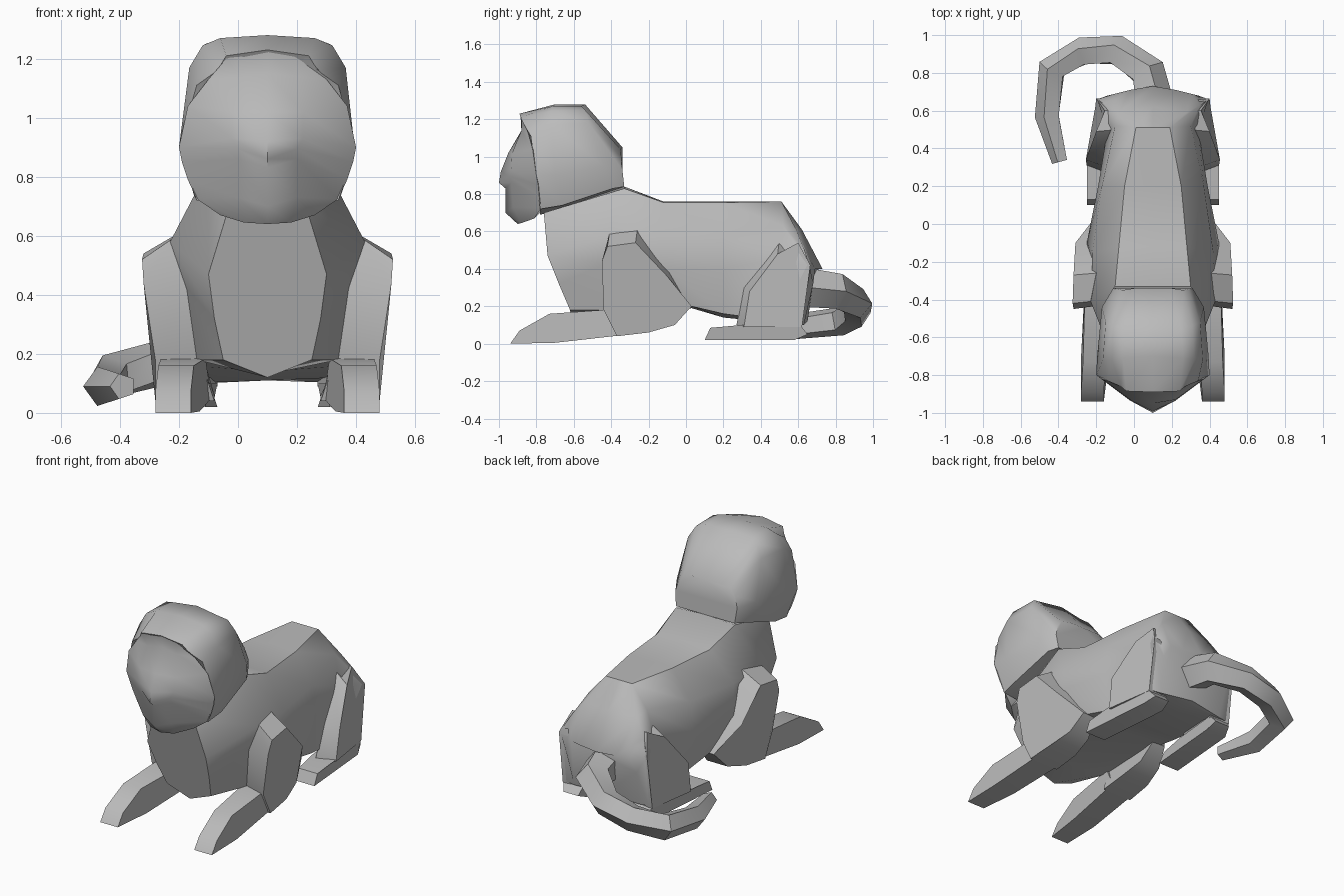
import bpy, bmesh, math
from mathutils import Vector

CX = 0.1                      # symmetry plane of the body (tail hangs to -x)
grey = bpy.data.materials.new("stone grey")
grey.diffuse_color = (0.5, 0.5, 0.5, 1)


def finish(name, bm, angle=34):
    """Close holes, fix normals, smooth all but the sharp edges."""
    rim = [e for e in bm.edges if e.is_boundary]
    if rim:
        bmesh.ops.holes_fill(bm, edges=rim, sides=0)
    bmesh.ops.recalc_face_normals(bm, faces=bm.faces)
    for f in bm.faces:
        f.smooth = True
    for e in bm.edges:
        e.smooth = e.calc_face_angle(0) < math.radians(angle)
    me = bpy.data.meshes.new(name)
    bm.to_mesh(me)
    bm.free()
    me.materials.append(grey)
    ob = bpy.data.objects.new(name, me)
    bpy.context.collection.objects.link(ob)
    return ob


def skin(rows, closed):
    """Quads between successive rows of points."""
    bm = bmesh.new()
    vs = [[bm.verts.new(p) for p in r] for r in rows]
    n = len(rows[0])
    for a, b in zip(vs, vs[1:]):
        for i in range(n if closed else n - 1):
            j = (i + 1) % n
            bm.faces.new((a[i], a[j], b[j], b[i]))
    return bm


def mirrored(half, closed):
    """Half outline starting on the centre line -> full outline."""
    right = [(CX + x, y, z) for x, y, z in half]
    left = [(CX - x, y, z) for x, y, z in half if x > 0]
    return right + left[::-1] if closed else left[::-1] + right


def fan_front(bm, tip):
    """Close the front rim with a hidden cone so that nothing pokes out."""
    rim = [e for e in bm.edges if e.is_boundary and all(v.co.y < -0.6 for v in e.verts)]
    t = bm.verts.new(tip)
    for e in rim:
        bm.faces.new((e.verts[0], e.verts[1], t))


def slab_pair(name, pts):
    """Left and right limb; points are outer (y, z, x) and inner (y, z, x)."""
    for side, s in (("right", 1), ("left", -1)):
        outer = [(CX + s * p[2], p[0], p[1]) for p in pts]
        inner = [(CX + s * p[5], p[3], p[4]) for p in pts]
        finish(f"{name}_{side}", skin([outer, inner], True))


# Body: cross-sections from chest to rump
body = [
    [(0, -.76, .70), (.13, -.76, .70), (.20, -.74, .47), (.18, -.68, .32), (.15, -.62, .18), (0, -.61, .12)],
    [(0, -.33, .84), (.20, -.33, .83), (.33, -.41, .58), (.28, -.42, .43), (.24, -.40, .18), (0, -.40, .13)],
    [(0, -.12, .76), (.18, -.12, .755), (.32, -.15, .57), (.35, -.10, .40), (.28, .03, .20), (0, .03, .19)],
    [(0, .20, .76), (.15, .20, .755), (.27, .20, .58), (.29, .20, .40), (.26, .20, .16), (0, .20, .14)],
    [(0, .51, .76), (.09, .51, .76), (.20, .52, .63), (.24, .50, .45), (.24, .50, .12), (0, .50, .11)],
    [(0, .62, .61), (.18, .59, .61), (.25, .63, .51), (.295, .66, .42), (.28, .62, .10), (0, .62, .11)],
    [(0, .73, .40), (.12, .71, .40), (.20, .69, .40), (.24, .68, .32), (.22, .63, .10), (0, .65, .12)],
]
finish("body", skin([mirrored(r, True) for r in body], True), 45)

# Hood of hair around the head
hood = [
    [(0, -.89, 1.23), (.14, -.885, 1.21), (.17, -.86, 1.16), (.24, -.83, 1.11), (.30, -.80, .90),
     (.24, -.78, .72), (0, -.78, .69)],
    [(0, -.70, 1.28), (.16, -.71, 1.27), (.22, -.72, 1.245), (.265, -.72, 1.17), (.295, -.70, .90),
     (.25, -.66, .74), (0, -.65, .72)],
    [(0, -.54, 1.28), (.15, -.56, 1.27), (.21, -.54, 1.25), (.25, -.52, 1.18), (.27, -.44, .95),
     (.23, -.39, .83), (0, -.39, .82)],
    [(0, -.34, 1.05), (.10, -.34, 1.05), (.16, -.35, 1.04), (.19, -.35, 1.0), (.21, -.34, .93),
     (.20, -.33, .84), (0, -.33, .84)],
]
bm = skin([mirrored(r, True) for r in hood], True)
fan_front(bm, (CX, -.70, .95))
finish("hood", bm, 50)

# Face: rows from hairline to under the chin, centre to cheek
face = [
    [(0, -.885, 1.225), (.09, -.88, 1.215), (.14, -.88, 1.20)],
    [(0, -.87, 1.15), (.10, -.88, 1.14), (.20, -.845, 1.13)],
    [(0, -.95, 1.02), (.12, -.93, 1.02), (.27, -.82, 1.04)],
    [(0, -.99, .92), (.12, -.935, .93), (.30, -.80, .90)],
    [(0, -1.0, .86), (.10, -.945, .895), (.29, -.79, .85)],
    [(0, -.965, .83), (.10, -.935, .86), (.27, -.785, .79)],
    [(0, -.965, .70), (.10, -.925, .73), (.24, -.775, .725)],
    [(0, -.90, .64), (.08, -.88, .645), (.16, -.81, .67)],
    [(0, -.79, .70), (.06, -.78, .70), (.12, -.77, .71)],
]
bm = skin([mirrored(r, False) for r in face], False)
fan_front(bm, (CX, -.70, .92))
finish("face", bm, 50)

# Front legs: shoulder and forearm lying forward
slab_pair("front_upper_leg", [
    (-.44, .18, .38, -.40, .19, .23), (-.45, .44, .42, -.43, .42, .27),
    (-.42, .52, .425, -.41, .585, .33), (-.27, .54, .42, -.26, .61, .30),
    (-.10, .36, .41, -.08, .40, .28), (.03, .20, .31, .03, .20, .22),
    (-.06, .10, .34, -.06, .10, .20), (-.20, .06, .37, -.20, .06, .18),
    (-.37, .04, .38, -.37, .04, .18)])
slab_pair("front_paw", [
    (-.30, .05, .36, -.30, .05, .19), (-.70, .005, .38, -.70, .005, .23),
    (-.94, .0, .38, -.94, .0, .26), (-.89, .07, .38, -.89, .07, .26),
    (-.73, .16, .37, -.73, .16, .25), (-.38, .185, .36, -.38, .185, .21)])

# Hind legs: thigh and foot
slab_pair("thigh", [
    (.31, .09, .35, .27, .10, .24), (.34, .28, .355, .31, .30, .27),
    (.49, .48, .30, .50, .56, .19), (.60, .54, .255, .60, .53, .12),
    (.665, .42, .30, .65, .42, .15), (.62, .09, .305, .61, .09, .17)])
slab_pair("hind_foot", [
    (.10, .02, .35, .10, .02, .21), (.13, .085, .35, .13, .085, .22),
    (.30, .10, .35, .30, .10, .20), (.61, .10, .305, .61, .10, .17),
    (.65, .05, .28, .65, .05, .18), (.58, .02, .31, .58, .02, .17)])

# Tail: five-sided tube curling round to the left (x, y, z, radius)
path = [(.10, .64, .30, .11), (.07, .80, .28, .10), (-.09, .915, .215, .085),
        (-.27, .91, .165, .08), (-.43, .82, .12, .08), (-.455, .57, .09, .07),
        (-.39, .33, .09, .045)]
rings = []
for i, (x, y, z, r) in enumerate(path):
    a, b = path[max(i - 1, 0)], path[min(i + 1, len(path) - 1)]
    t = (Vector(b[:3]) - Vector(a[:3])).normalized()
    out = t.cross(Vector((0, 0, 1))).normalized()
    up = out.cross(t)
    rings.append([Vector((x, y, z)) + r * (out * math.cos(k * math.tau / 5) + up * math.sin(k * math.tau / 5))
                  for k in range(5)])
finish("tail", skin(rings, True))
